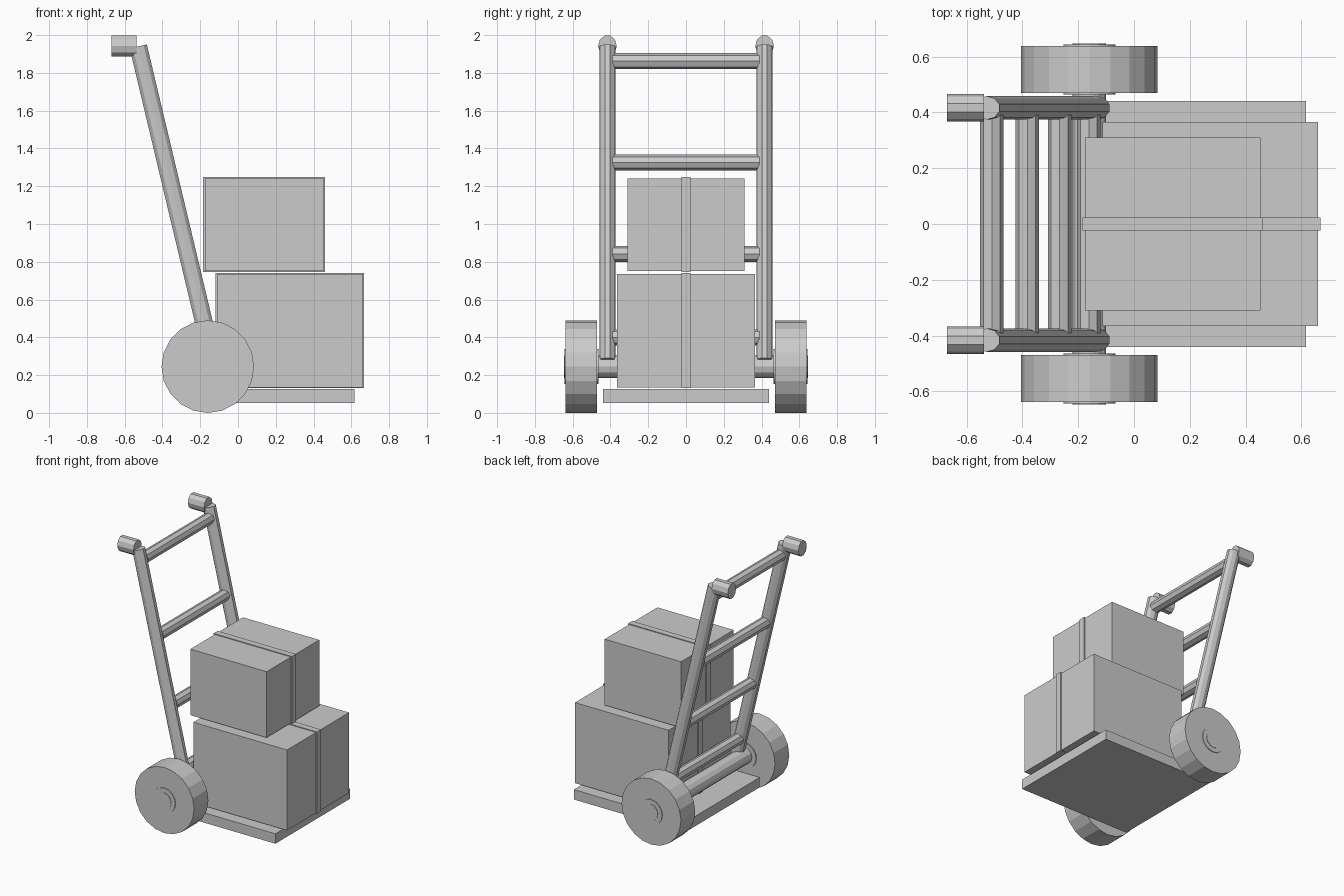
import bpy, bmesh
from mathutils import Vector, Matrix

if "Cube" in bpy.data.objects:
    bpy.data.objects.remove(bpy.data.objects["Cube"])

grey = bpy.data.materials.new("light_grey")
grey.diffuse_color = (0.6, 0.6, 0.6, 1)
grey.use_nodes = True
grey.node_tree.nodes["Principled BSDF"].inputs["Base Color"].default_value = grey.diffuse_color


def add_object(name, bm):
    mesh = bpy.data.meshes.new(name)
    bm.to_mesh(mesh)
    bm.free()
    mesh.materials.append(grey)
    obj = bpy.data.objects.new(name, mesh)
    bpy.context.collection.objects.link(obj)
    return obj


def box(name, lo, hi):
    lo, hi = Vector(lo), Vector(hi)
    bm = bmesh.new()
    bmesh.ops.create_cube(bm, size=1)
    bmesh.ops.scale(bm, vec=hi - lo, verts=bm.verts)
    bmesh.ops.translate(bm, vec=(lo + hi) / 2, verts=bm.verts)
    return add_object(name, bm)


def rod(name, a, b, radius, sides, flatten=1.0):
    """Cylinder from a to b; flatten narrows it along y about its centre line."""
    a, b = Vector(a), Vector(b)
    d = b - a
    bm = bmesh.new()
    bmesh.ops.create_cone(bm, cap_ends=True, segments=sides, radius1=radius,
                          radius2=radius, depth=d.length)
    turn = Vector((0, 0, 1)).rotation_difference(d).to_matrix().to_4x4()
    bm.transform(turn)
    bm.transform(Matrix.Diagonal((1, flatten, 1, 1)))
    bm.transform(Matrix.Translation((a + b) / 2))
    return add_object(name, bm)


TOP, BOTTOM = Vector((-0.528, 0, 1.94)), Vector((-0.133, 0, 0.28))
WHEEL_X, WHEEL_Z = -0.16, 0.245

# Load plate
box("load_plate", (-0.30, -0.44, 0.053), (0.617, 0.44, 0.127))

# Cartons, each with a band of tape around the middle
for name, lo, hi in (
        ("lower_carton", (-0.112, -0.365, 0.135), (0.66, 0.365, 0.735)),
        ("upper_carton", (-0.176, -0.31, 0.75), (0.453, 0.31, 1.242))):
    box(name, lo, hi)
    box(name + "_tape", (lo[0] - 0.008, -0.024, lo[2] - 0.004),
        (hi[0] + 0.008, 0.024, hi[2] + 0.006))

# Side rails, grips, wheels and hubs
for side, s in (("left", -1), ("right", 1)):
    y = Vector((0, s * 0.416, 0))
    rod(side + "_rail", BOTTOM + y, TOP + y, 0.049, 10, 0.86)
    rod(side + "_grip", (-0.67, y.y, 1.942), (-0.537, y.y, 1.942), 0.058, 10, 0.85)
    rod(side + "_wheel", (WHEEL_X, s * 0.47, WHEEL_Z),
        (WHEEL_X, s * 0.638, WHEEL_Z), 0.245, 20)
    rod(side + "_hub", (WHEEL_X, s * 0.463, WHEEL_Z),
        (WHEEL_X, s * 0.643, WHEEL_Z), 0.093, 16)

# Axle through both wheels
rod("axle", (WHEEL_X, -0.646, WHEEL_Z), (WHEEL_X, 0.646, WHEEL_Z), 0.06, 12)

# Cross rungs between the rails
for i, z in enumerate((0.40, 0.842, 1.325, 1.862)):
    x = TOP.x + (BOTTOM.x - TOP.x) * (TOP.z - z) / (TOP.z - BOTTOM.z)
    rod("rung_%d" % (i + 1), (x, -0.39, z), (x, 0.39, z), 0.042, 8)
